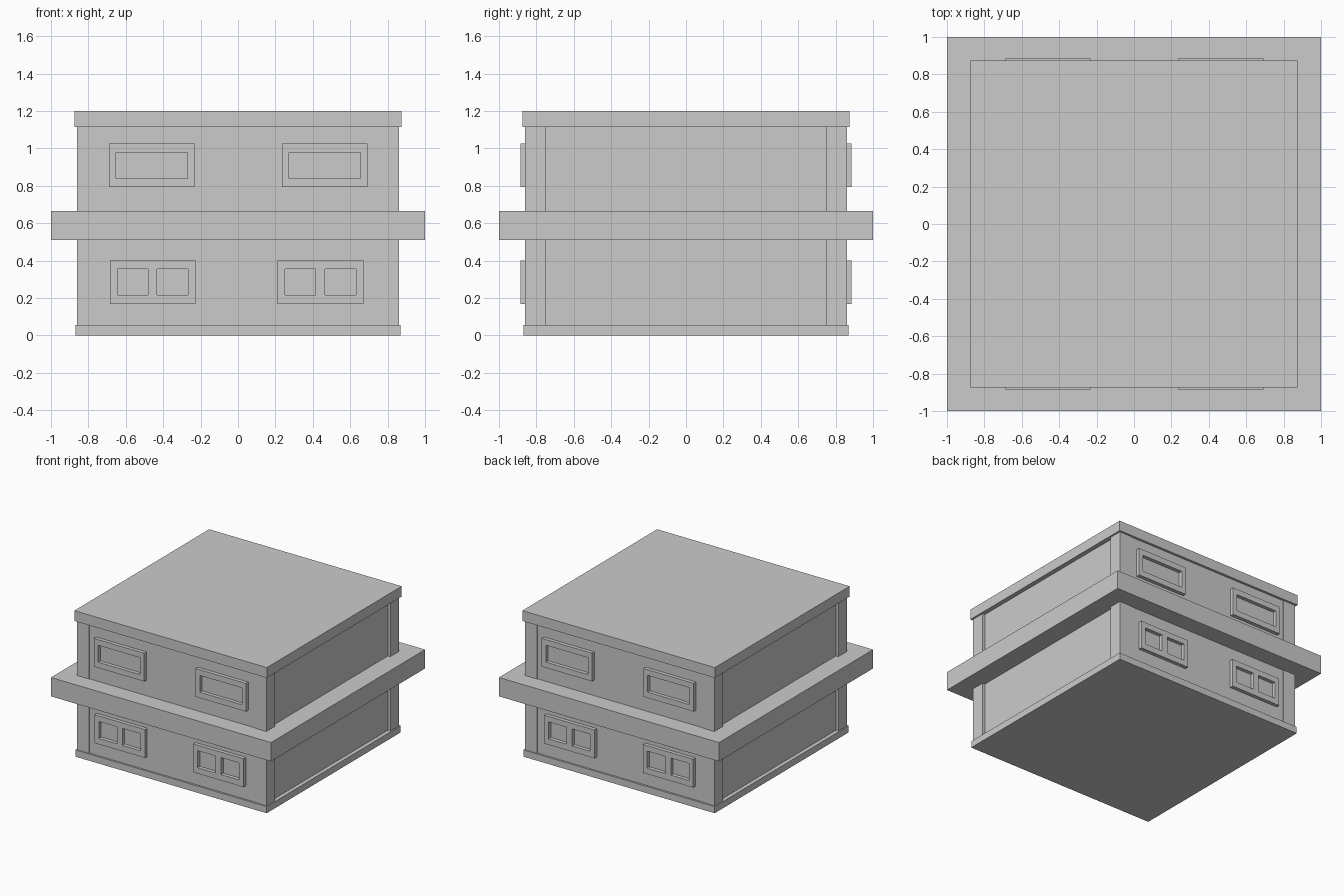
import bpy, bmesh

if "Cube" in bpy.data.objects:
    bpy.data.objects.remove(bpy.data.objects["Cube"])


def finish(name, bm):
    bmesh.ops.recalc_face_normals(bm, faces=bm.faces)
    mesh = bpy.data.meshes.new(name)
    bm.to_mesh(mesh)
    bm.free()
    ob = bpy.data.objects.new(name, mesh)
    bpy.context.collection.objects.link(ob)
    return ob


def box(name, hx, hy, z0, z1, cx=0, cy=0):
    bm = bmesh.new()
    bmesh.ops.create_cube(bm, size=1)
    for v in bm.verts:
        v.co = (cx + v.co.x * 2 * hx, cy + v.co.y * 2 * hy,
                z0 + (v.co.z + 0.5) * (z1 - z0))
    return finish(name, bm)


def window(name, xs, zs):
    """Frame with open panes: odd cells of the grid are holes."""
    bm = bmesh.new()
    grid = [[bm.verts.new((x, -0.85, z)) for z in zs] for x in xs]
    for i in range(len(xs) - 1):
        for j in range(len(zs) - 1):
            if not (i % 2 and j % 2):
                bm.faces.new((grid[i][j], grid[i + 1][j],
                              grid[i + 1][j + 1], grid[i][j + 1]))
    res = bmesh.ops.extrude_face_region(bm, geom=list(bm.faces))
    for g in res["geom"]:
        if isinstance(g, bmesh.types.BMVert):
            g.co.y = -0.885
    # merge the flat cells into clean faces
    bmesh.ops.dissolve_limit(bm, angle_limit=0.01,
                             verts=bm.verts, edges=bm.edges)
    ob = finish(name, bm)
    # matching window on the back wall
    mod = ob.modifiers.new("Mirror", "MIRROR")
    mod.use_axis = (False, True, False)
    mod.use_mirror_merge = False


# Slabs
box("base_slab", 0.87, 0.87, 0, 0.055)
box("middle_slab", 1.0, 1.0, 0.51, 0.665)
box("roof_slab", 0.875, 0.875, 1.115, 1.2)

# Recessed walls with corner posts on each storey
for storey, z0, z1 in (("lower", 0.055, 0.51), ("upper", 0.665, 1.115)):
    box(storey + "_walls", 0.838, 0.855, z0, z1)
    for sx in (-1, 1):
        for sy in (-1, 1):
            box(storey + "_corner_post", 0.055, 0.055, z0, z1,
                sx * 0.805, sy * 0.805)

# Lower double-pane windows
for x in (-0.685, 0.212):
    window("lower_window",
           [x + d for d in (0, 0.04, 0.203, 0.253, 0.418, 0.458)],
           (0.167, 0.215, 0.355, 0.4))

# Upper single-pane windows
for x in (-0.69, 0.235):
    window("upper_window", [x + d for d in (0, 0.038, 0.42, 0.457)],
           (0.793, 0.84, 0.978, 1.025))
